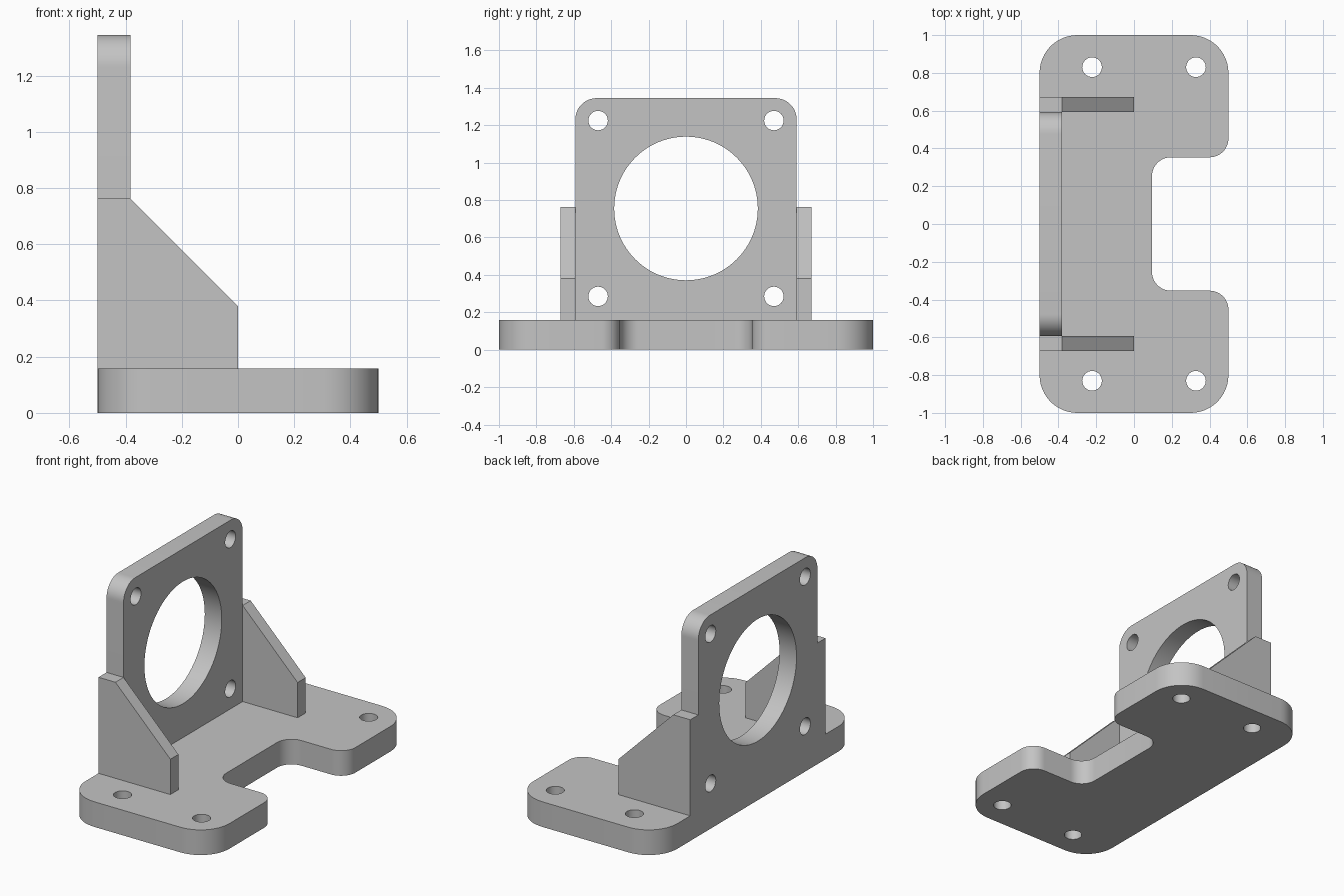
import bpy, math
from mathutils import Matrix, Vector

cube = bpy.data.objects.get("Cube")
if cube:
    bpy.data.objects.remove(cube, do_unlink=True)

# One grey material for the whole bracket
grey = bpy.data.materials.new("light_grey")
grey.use_nodes = True
colour = (0.55, 0.55, 0.55, 1)
grey.diffuse_color = colour
grey.node_tree.nodes["Principled BSDF"].inputs["Base Color"].default_value = colour


def rounded(corners, steps=12):
    """Outline from (x, y, radius) corners, with arcs at the right-angled ones."""
    out = []
    for i, (x, y, r) in enumerate(corners):
        p = Vector((x, y))
        if r == 0:
            out.append(p)
            continue
        a = (Vector(corners[i - 1][:2]) - p).normalized()
        b = (Vector(corners[(i + 1) % len(corners)][:2]) - p).normalized()
        for s in range(steps + 1):
            t = math.pi / 2 * s / steps
            out.append(p + r * (a * (1 - math.sin(t)) + b * (1 - math.cos(t))))
    return out


def circle(x, y, r, n):
    return [Vector((x + r * math.cos(math.tau * i / n),
                    y + r * math.sin(math.tau * i / n))) for i in range(n)]


def extrude(name, loops, depth, matrix):
    """Fill an outline with holes, thicken it and place it as a mesh."""
    curve = bpy.data.curves.new(name, "CURVE")
    curve.dimensions = "2D"
    curve.fill_mode = "BOTH"
    curve.extrude = depth / 2
    for loop in loops:
        spline = curve.splines.new("POLY")
        spline.points.add(len(loop) - 1)
        for point, co in zip(spline.points, loop):
            point.co = (co.x, co.y, 0, 1)
        spline.use_cyclic_u = True
    obj = bpy.data.objects.new(name, curve)
    bpy.context.collection.objects.link(obj)
    bpy.ops.object.select_all(action="DESELECT")
    obj.select_set(True)
    bpy.context.view_layer.objects.active = obj
    bpy.ops.object.convert(target="MESH")
    obj = bpy.context.object
    bpy.ops.object.mode_set(mode="EDIT")
    bpy.ops.mesh.select_all(action="SELECT")
    bpy.ops.mesh.remove_doubles(threshold=0.0001)
    bpy.ops.mesh.normals_make_consistent(inside=False)
    bpy.ops.object.mode_set(mode="OBJECT")
    obj.data.transform(matrix)
    obj.data.materials.clear()
    obj.data.materials.append(grey)
    bpy.ops.object.shade_smooth_by_angle(angle=math.radians(30))
    return obj


BASE_TOP = 0.158
PLATE_FRONT = -0.382
HOLE = 0.052

# Base with rounded corners, a notch and four screw holes
base_outline = rounded([
    (-0.5, -1, 0.2), (0.5, -1, 0.2), (0.5, -0.353, 0.1), (0.095, -0.353, 0.1),
    (0.095, 0.353, 0.1), (0.5, 0.353, 0.1), (0.5, 1, 0.2), (-0.5, 1, 0.2)])
base_holes = [circle(x, y, HOLE, 32) for x in (-0.222, 0.328) for y in (-0.83, 0.83)]
extrude("base", [base_outline] + base_holes, BASE_TOP,
        Matrix.Translation((0, 0, BASE_TOP / 2)))

# Upright plate with a large bore and four screw holes
plate_outline = rounded([(-0.592, BASE_TOP, 0), (0.592, BASE_TOP, 0),
                         (0.592, 1.345, 0.115), (-0.592, 1.345, 0.115)])
plate_holes = [circle(y, z, HOLE, 32) for y in (-0.47, 0.47) for z in (0.285, 1.225)]
bore = circle(0, 0.755, 0.384, 96)
turn = Matrix(((0, 0, 1, 0), (1, 0, 0, 0), (0, 1, 0, 0), (0, 0, 0, 1)))
extrude("upright_plate", [plate_outline, bore] + plate_holes, PLATE_FRONT + 0.5,
        Matrix.Translation(((PLATE_FRONT - 0.5) / 2, 0, 0)) @ turn)

# Sloped gussets on both sides of the plate
gusset = rounded([(-0.5, BASE_TOP, 0), (0, BASE_TOP, 0), (0, 0.38, 0),
                  (PLATE_FRONT, 0.762, 0), (-0.5, 0.762, 0)])
for side, y in (("right", -0.632), ("left", 0.632)):
    extrude(side + "_gusset", [gusset], 0.08,
            Matrix.Translation((0, y, 0)) @ Matrix.Rotation(math.pi / 2, 4, "X"))
